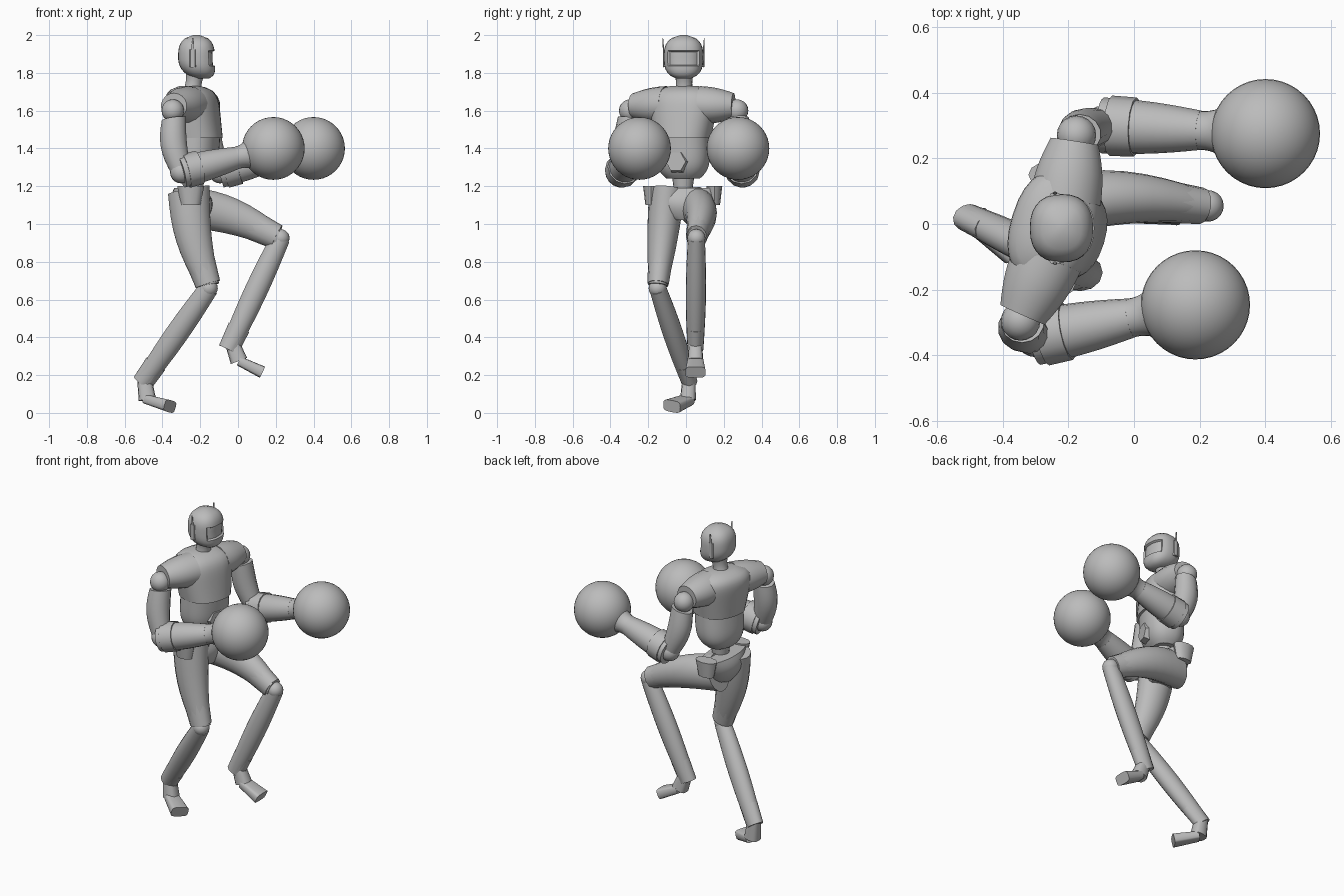
import bpy, bmesh, math
from mathutils import Vector, Matrix

if "Cube" in bpy.data.objects:
    bpy.data.objects.remove(bpy.data.objects["Cube"], do_unlink=True)

GREY = (.5, .5, .5, 1)
grey = bpy.data.materials.new("plain_grey")
grey.use_nodes = True
grey.diffuse_color = GREY
grey.node_tree.nodes["Principled BSDF"].inputs["Base Color"].default_value = GREY

# The figure faces +x; the torso is twisted so that its left shoulder leads
TWIST = Matrix.Rotation(math.radians(-17), 3, 'Z')
ACROSS, UP = Vector((0, 1, 0)), Vector((0, 0, 1))
LATERAL = TWIST @ ACROSS
FACING = TWIST @ Vector((1, 0, 0))


def finish(name, bm):
    """Turn a bmesh into a smooth-shaded grey object with sharp creases."""
    bmesh.ops.recalc_face_normals(bm, faces=bm.faces)
    mesh = bpy.data.meshes.new(name)
    bm.to_mesh(mesh)
    bm.free()
    part = bpy.data.objects.new(name, mesh)
    bpy.context.collection.objects.link(part)
    mesh.materials.append(grey)
    bpy.ops.object.select_all(action='DESELECT')
    part.select_set(True)
    bpy.context.view_layer.objects.active = part
    bpy.ops.object.shade_smooth_by_angle(angle=math.radians(40))


def loft(rings, side, along, sides, power):
    """Bridge superellipse rings, each given as (centre, side radius, depth radius)."""
    bm = bmesh.new()
    u = (side - along * side.dot(along)).normalized()
    v = along.cross(u)
    loops = []
    for centre, wide, deep in rings:
        loop = []
        for k in range(sides):
            angle = math.tau * k / sides
            c, s = math.cos(angle), math.sin(angle)
            c = math.copysign(abs(c) ** power, c)
            s = math.copysign(abs(s) ** power, s)
            loop.append(bm.verts.new(centre + u * c * wide + v * s * deep))
        loops.append(loop)
    for low, high in zip(loops, loops[1:]):
        for k in range(sides):
            n = (k + 1) % sides
            bm.faces.new((low[k], low[n], high[n], high[k]))
    bm.faces.new(loops[0])
    bm.faces.new(loops[-1])
    return bm


def limb(name, start, end, first, last, swell=0, flat=1, bow=(0, 0, 0),
         side=ACROSS, sides=18, steps=8, power=1):
    """Tapered tube from start to end that may swell and bow at its middle."""
    start, end, bow = Vector(start), Vector(end), Vector(bow)
    rings = []
    for i in range(steps + 1):
        t = i / steps
        hump = math.sin(math.pi * t)
        radius = first + (last - first) * t + swell * hump
        rings.append((start.lerp(end, t) + bow * hump, radius, radius * flat))
    finish(name, loft(rings, side, (end - start).normalized(), sides, power))


def trunk(base, height, shape, side=LATERAL, power=.85, steps=14):
    """Upright body; shape(t) gives half width, half depth and forward shift."""
    rings = []
    for i in range(steps + 1):
        t = i / steps
        wide, deep, shift = shape(t)
        forward = side.cross(UP)
        rings.append((Vector(base) + UP * height * t + forward * shift, wide, deep))
    return loft(rings, side, UP, 28, power)


def ball(name, centre, radius, segments=20):
    bm = bmesh.new()
    bmesh.ops.create_uvsphere(bm, u_segments=segments, v_segments=segments // 2,
                              radius=radius, matrix=Matrix.Translation(centre))
    finish(name, bm)


# Torso: chest dome, slimmer abdomen, hex buckle and waist joint
def chest_shape(t):
    dome = math.sqrt(1 - .85 * t ** 8)
    return (.15 + .05 * t) * dome, .135 * dome, .015 - .035 * t


def abdomen_shape(t):
    taper = 1 - .4 * (1 - t) ** 5
    return .145 * taper, .12 * taper, .015 * t


def pelvis_shape(t):
    return .06 + .135 * math.sqrt(t), .07 + .04 * math.sin(.9 * math.pi * t), -.02 * t


middle = Vector((-.235, -.015, 0))
finish("chest", trunk(middle + UP * 1.455, .275, chest_shape))
finish("abdomen", trunk(middle + UP * 1.24, .22, abdomen_shape))
finish("pelvis", trunk(middle + UP * 1.02, .17, pelvis_shape, side=ACROSS, power=1))
limb("waist_joint", middle + UP * 1.15, middle + UP * 1.26, .045, .06)
buckle = middle + UP * 1.33 + FACING * .1
limb("hex_buckle", buckle, buckle + FACING * .035, .065, .055, side=LATERAL, sides=6, steps=1)


# Head with a jaw pushed forward and a recessed visor
def head_shape(t):
    u = 1.94 * t - .95
    round_off = math.sqrt(1 - abs(u) ** 3)
    return .104 * round_off, .097 * round_off, .035 * max(0, -u) ** 2


face = Vector((-.22, -.013, 1.77))
head = trunk(face, .23, head_shape, side=ACROSS)
bmesh.ops.recalc_face_normals(head, faces=head.faces)
visor = []
for f in head.faces:
    spot = f.calc_center_median() - face
    if spot.x > .06 and .06 < spot.z < .15:
        visor.append(f)
bmesh.ops.inset_region(head, faces=visor, thickness=.006, depth=-.012)
finish("head", head)
limb("neck", (-.245, -.01, 1.68), (-.225, -.01, 1.81), .055, .055, swell=-.012)

# Paired parts of the head, shoulders and arms
arms = (("left", 1, (-.175, .27, 1.6), (-.095, .3, 1.275), (.4, .275, 1.4)),
        ("right", -1, (-.345, -.295, 1.6), (-.3, -.345, 1.275), (.187, -.246, 1.4)))
for label, sign, shoulder, elbow, glove in arms:
    shoulder, elbow, glove = Vector(shoulder), Vector(elbow), Vector(glove)

    pod = face + Vector((-.02, sign * .1, .06))
    tip = pod + Vector((0, sign * .01, .155))
    limb(label + "_ear_pod", pod, pod + UP * .095, .01, .01, flat=1.7, sides=8)
    limb(label + "_ear_antenna", pod, tip, .006, .002, flat=2, sides=6)

    root = middle + UP * 1.63 + LATERAL * sign * .09
    cuff = shoulder + UP * .025 - LATERAL * sign * .02
    limb(label + "_sleeve", root, cuff, .1, .068, swell=.008, flat=1.1, side=UP)
    ball(label + "_shoulder_ball", shoulder, .06)

    limb(label + "_upper_arm", shoulder.lerp(elbow, .13), elbow, .06, .05, swell=.01,
         flat=1.1, bow=(-.02, 0, 0), sides=14)
    ball(label + "_elbow_ball", elbow, .06)

    limb(label + "_forearm", elbow, glove.lerp(elbow, .4), .085, .06, swell=.006)
    limb(label + "_forearm_sleeve", elbow.lerp(glove, .05), elbow.lerp(glove, .2),
         .092, .09, sides=12)
    limb(label + "_glove_cuff", elbow.lerp(glove, .57), elbow.lerp(glove, .8),
         .06, .1, swell=-.015, sides=24)
    ball(label + "_glove", glove, .166, segments=40)

# Legs: the right one stands, the left one is raised with a bent knee
legs = (("left", (-.27, .055, 1.09), (.225, .055, .925), (-.05, .05, .335), (.005, .05, .275),
         (.13, .05, .215), (0, .025, .03)),
        ("right", (-.26, -.1, 1.18), (-.155, -.15, .66), (-.505, .02, .16), (-.48, .01, .07),
         (-.36, -.075, .035), (-.025, 0, 0)))
for label, hip, knee, ankle, heel, toe, bow in legs:
    hip, knee, ankle, heel, toe = map(Vector, (hip, knee, ankle, heel, toe))
    limb(label + "_thigh", hip, hip.lerp(knee, .97), .095, .05, swell=.008, flat=1.2, bow=bow)
    limb(label + "_knee_guard", hip.lerp(knee, .65) + Vector(bow) * .8, hip.lerp(knee, .96),
         .068, .056, flat=1.2, sides=12)
    ball(label + "_knee_ball", knee, .048)
    limb(label + "_shin", knee, ankle, .045, .042, swell=.01, flat=1.15)
    limb(label + "_calf_flare", knee.lerp(ankle, .8), ankle, .045, .042, flat=1.32, sides=12)

    # Ankle block and wedge-shaped foot
    limb(label + "_ankle", ankle.lerp(heel, .3) + UP * .06, heel, .034, .042,
         flat=1.1, sides=12, power=.7)
    limb(label + "_foot", heel, toe, .042, .054, flat=.6, sides=16, power=.5)

# Raised hip corners at the top of the pelvis
for label, y in (("left", .15), ("right", -.185)):
    limb(label + "_hip_corner", (-.25, y, 1.1), (-.25, y, 1.2), .03, .042, flat=1.7, sides=12)
